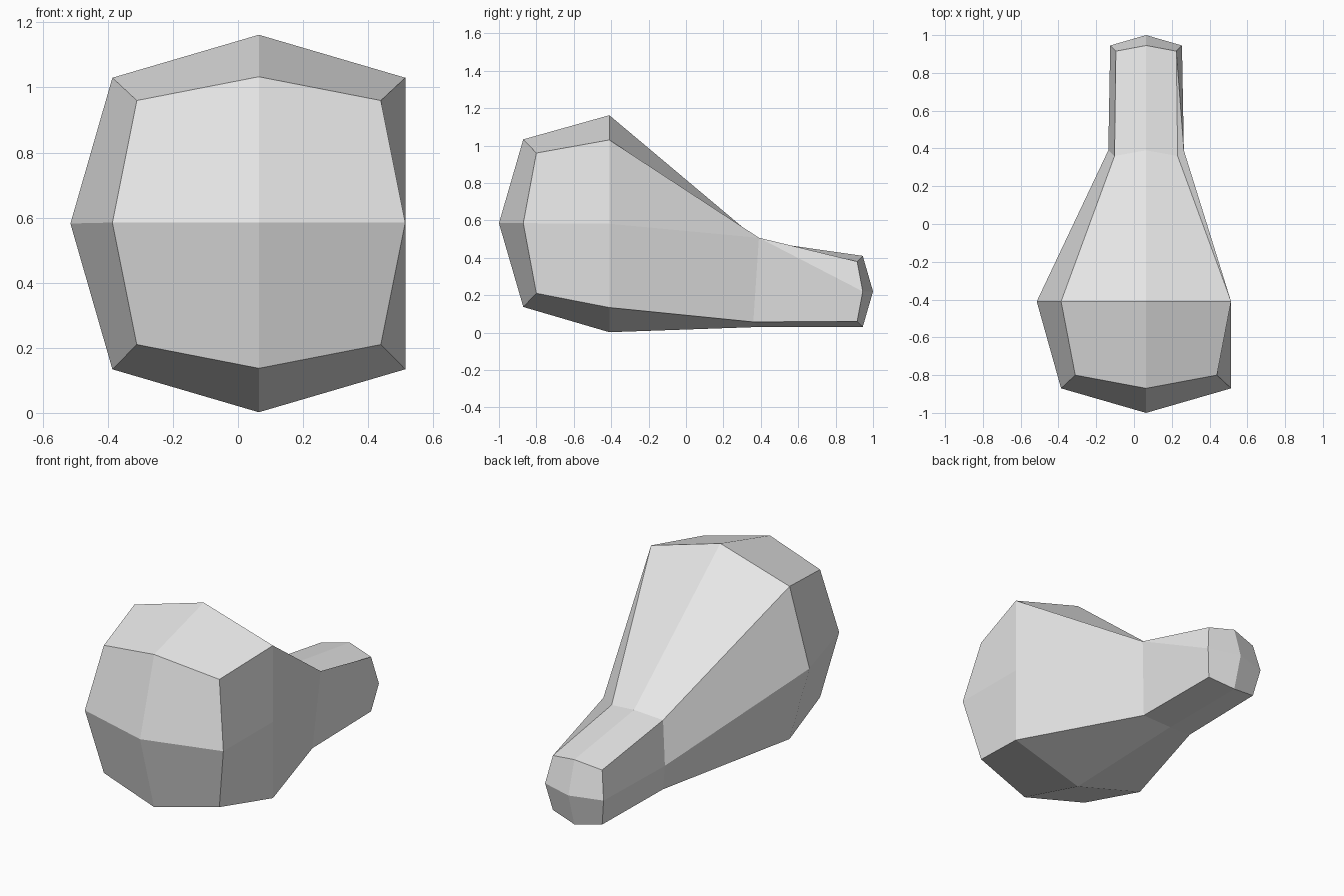
import bpy
import bmesh

cube = bpy.data.objects.get("Cube")
if cube:
    bpy.data.objects.remove(cube, do_unlink=True)

AXIS_X = 0.064
SIDE = (0, 1, 1, 1, 0, -1, -1, -1)   # eight points round each section
RISE = (1, 1, 0, -1, -1, -1, 0, 1)

# Sections from front to back; "mid" points sit on the axes, "corner" points between
SECTIONS = [
    dict(z=0.585, width=(0.45, 0.375), height=(0.448, 0.375), y=(-0.87, -0.80)),
    dict(z=0.582, width=(0.579, 0.45), height=(0.58, 0.448), y=(-0.41, -0.41)),
    dict(z=0.26, width=(0.20, 0.167), height=(0.23, 0.203), y=(0.39, 0.36)),
    dict(z=0.22, width=(0.19, 0.16), height=(0.19, 0.16), y=(0.945, 0.915)),
]


def add_section(bm, s):
    ring = []
    for dx, dz in zip(SIDE, RISE):
        c = 1 if dx and dz else 0
        ring.append(bm.verts.new((AXIS_X + dx * s["width"][c], s["y"][c],
                                  s["z"] + dz * s["height"][c])))
    return ring


def cap(bm, ring, y, z):
    centre = bm.verts.new((AXIS_X, y, z))
    for k in range(0, 8, 2):
        bm.faces.new((ring[k], ring[k + 1], ring[(k + 2) % 8], centre))


bm = bmesh.new()
rings = [add_section(bm, s) for s in SECTIONS]
front, belly, neck, tip = rings

# Flattened +x side and the uneven neck sides
belly[2].co.x = 0.514
neck[2].co.z = 0.507
neck[6].co.z = 0.215

# Skin between sections, with fixed folds around the raised neck point
for a, b in zip(rings, rings[1:]):
    for k in range(8):
        n = (k + 1) % 8
        if k == 1 and a is belly:
            bm.faces.new((a[k], a[n], b[n]))
            bm.faces.new((a[k], b[n], b[k]))
        elif k == 1 and a is neck:
            bm.faces.new((a[k], a[n], b[k]))
            bm.faces.new((a[n], b[n], b[k]))
        else:
            bm.faces.new((a[k], a[n], b[n], b[k]))

# Rounded ends
cap(bm, front, -1.0, 0.585)
cap(bm, tip, 1.0, 0.22)
bmesh.ops.recalc_face_normals(bm, faces=bm.faces)

mesh = bpy.data.meshes.new("tapered_body")
bm.to_mesh(mesh)
bm.free()

# Single grey material
grey = bpy.data.materials.new("light grey")
grey.use_nodes = True
colour = (0.8, 0.8, 0.8, 1)
grey.diffuse_color = colour
for node in grey.node_tree.nodes:
    if node.type == 'BSDF_PRINCIPLED':
        node.inputs["Base Color"].default_value = colour
mesh.materials.append(grey)

body = bpy.data.objects.new("tapered_body", mesh)
bpy.context.scene.collection.objects.link(body)
